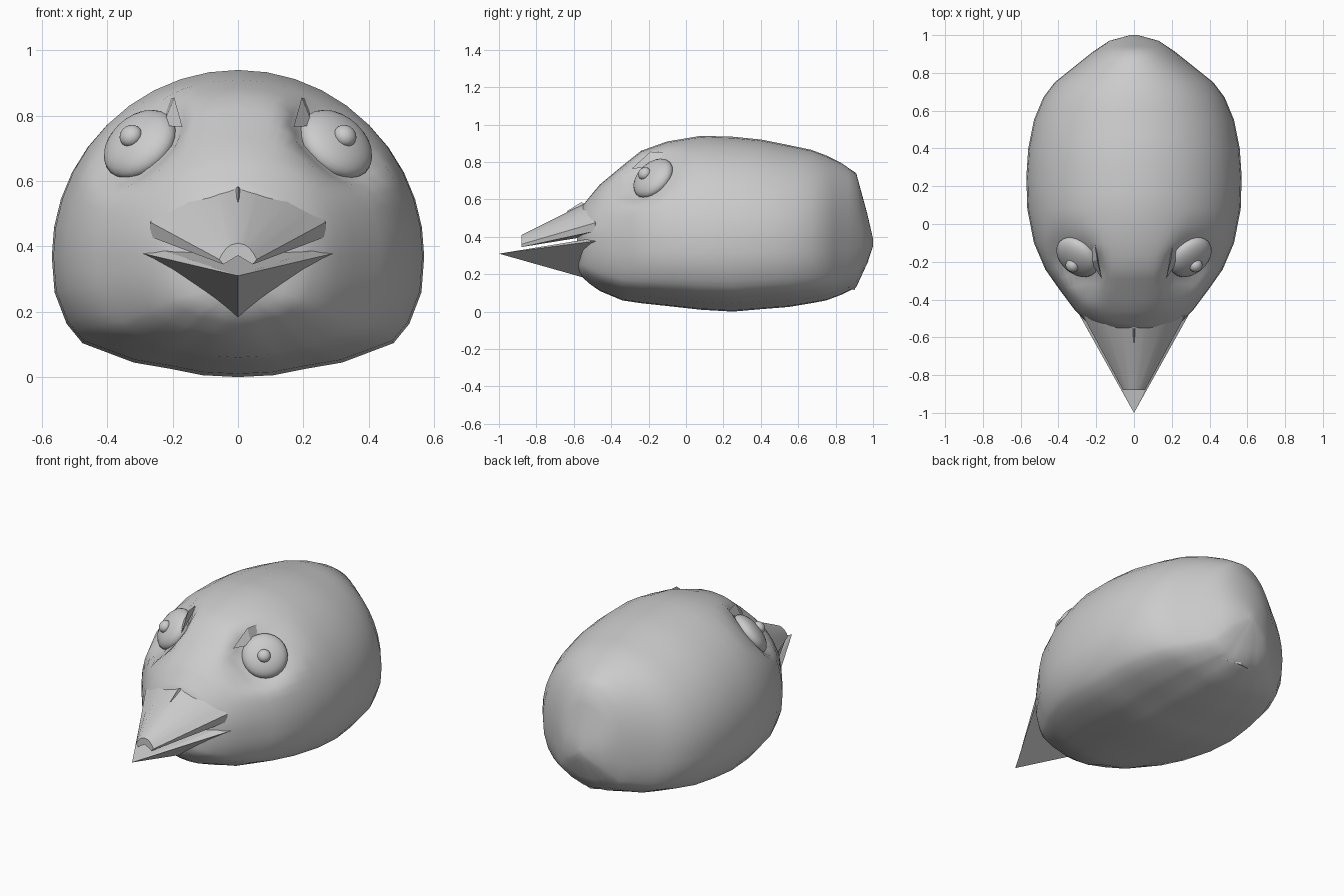
import bpy, bmesh, math
from mathutils import Vector

cube = bpy.data.objects.get("Cube")
if cube:
    bpy.data.objects.remove(cube, do_unlink=True)

grey = bpy.data.materials.new("plain grey")
grey.use_nodes = True
tone = (0.6, 0.6, 0.6, 1)
grey.diffuse_color = tone
grey.node_tree.nodes["Principled BSDF"].inputs["Base Color"].default_value = tone


def finish(name, bm, angle=None):
    """Turn a bmesh into a named, coloured object."""
    bmesh.ops.recalc_face_normals(bm, faces=bm.faces)
    mesh = bpy.data.meshes.new(name)
    bm.to_mesh(mesh)
    bm.free()
    mesh.materials.append(grey)
    obj = bpy.data.objects.new(name, mesh)
    bpy.context.collection.objects.link(obj)
    if angle:
        bpy.ops.object.select_all(action='DESELECT')
        obj.select_set(True)
        bpy.context.view_layer.objects.active = obj
        bpy.ops.object.shade_smooth_by_angle(angle=math.radians(angle))
    return obj


def loft(rings):
    """Skin closed rings of equal length and cap both ends."""
    bm = bmesh.new()
    rows = [[bm.verts.new(p) for p in ring] for ring in rings]
    n = len(rows[0])
    for a, b in zip(rows, rows[1:]):
        for i in range(n):
            j = (i + 1) % n
            bm.faces.new((a[i], a[j], b[j], b[i]))
    bm.faces.new(rows[0])
    bm.faces.new(rows[-1])
    return bm


def hull(name, points):
    bm = bmesh.new()
    for p in points:
        bm.verts.new(p)
    bmesh.ops.convex_hull(bm, input=bm.verts)
    return finish(name, bm)


def mirrored(half):
    """Complete a half outline that starts and ends on the centre line."""
    return half + [(-x, z) for x, z in half[-2:0:-1]]


# Body: round above, flattened below; each station is y, half width, bottom, middle, top
stations = [
    (-.59, .02, .28, .30, .32), (-.575, .10, .22, .34, .46), (-.55, .20, .18, .36, .57),
    (-.51, .26, .145, .37, .62), (-.46, .31, .11, .37, .68), (-.34, .40, .06, .37, .78),
    (-.24, .47, .045, .37, .86), (-.1, .53, .03, .37, .91), (.08, .565, .01, .37, .94),
    (.25, .57, .0, .37, .935), (.4, .56, .013, .37, .92), (.55, .53, .025, .37, .89),
    (.67, .48, .045, .37, .865), (.75, .42, .06, .37, .835), (.83, .32, .09, .37, .795),
    (.91, .22, .13, .37, .74), (.97, .13, .26, .37, .52), (1.0, .02, .35, .37, .39)]
upper = [(math.sin(math.pi * i / 20), math.cos(math.pi * i / 20)) for i in range(11)]
lower = [(.985, -.3), (.92, -.56), (.835, -.72), (.56, -.88), (.37, -.93), (.19, -.985), (0, -1)]
outline = mirrored(upper + lower)
bm = loft([[(x * w, y, mid + z * ((top - mid) if z > 0 else (mid - bot))) for x, z in outline]
           for y, w, bot, mid, top in stations])
bmesh.ops.subdivide_edges(bm, edges=bm.edges, cuts=1, use_grid_fill=True)

# Sockets: press the head flat around each eye
for side in (1, -1):
    centre = Vector((side * .30, -.175, .715))
    facing = Vector((side * .52, -.6, .6)).normalized()
    for v in bm.verts:
        off = v.co - centre
        height = off.dot(facing)
        radius = (off - facing * height).length
        if height > -.01 and radius < .22:
            fade = min(1, (.22 - radius) / .09)
            v.co -= facing * (height + .01) * fade
finish("body", bm, 50)

# Eyes, pupils and brows
for side, label in ((1, "left"), (-1, "right")):
    facing = Vector((side * .52, -.6, .6)).normalized()
    turn = facing.to_track_quat('Z', 'Y').to_matrix().to_4x4()
    for part, spot, size in (("eye", (.30, -.175, .712), (.125, .125, .06)),
                             ("pupil", (.328, -.222, .738), (.036, .036, .03))):
        bm = bmesh.new()
        bmesh.ops.create_uvsphere(bm, u_segments=24, v_segments=14, radius=1)
        for v in bm.verts:
            v.co = turn @ Vector([c * s for c, s in zip(v.co, size)])
            v.co += Vector((side * spot[0], spot[1], spot[2]))
        finish(label + "_" + part, bm, 60)
    hull(label + "_brow", [(side * x, y, z) for x, y, z in
                           ((.21, -.08, .85), (.195, -.19, .855), (.17, -.29, .765), (.23, -.2, .77))])

# Upper beak: blunt notched tip widening into the head
tip = mirrored([(0, .41), (.02, .405), (.035, .395), (.05, .375), (.057, .36), (.045, .345), (0, .372)])
root = mirrored([(0, .58), (.06, .57), (.16, .545), (.22, .51), (.27, .475), (.27, .43), (0, .40)])
bm = loft([[(x, -.88, z) for x, z in tip],
           [(x, -.54 + .2 * abs(x), z) for x, z in root],
           [(x * .8, -.40, z - .03) for x, z in root]])
finish("upper_beak", bm, 35)

# Beak ridge
hull("beak_ridge", [(0, -.64, .535), (0, -.56, .585), (.012, -.53, .57), (-.012, -.53, .57), (0, -.54, .52)])

# Lower beak: keeled wedge with a thin rim
hull("lower_beak", [(0, -1, .31), (.29, -.48, .378), (-.29, -.48, .378), (.25, -.48, .395),
                    (-.25, -.48, .395), (0, -.54, .18)])

# Tail tuft: small pinched point under the rear
hull("tail_tuft", [(0, .975, .27), (.11, .87, .13), (-.11, .87, .13), (0, .90, .115), (0, .8, .2)])
